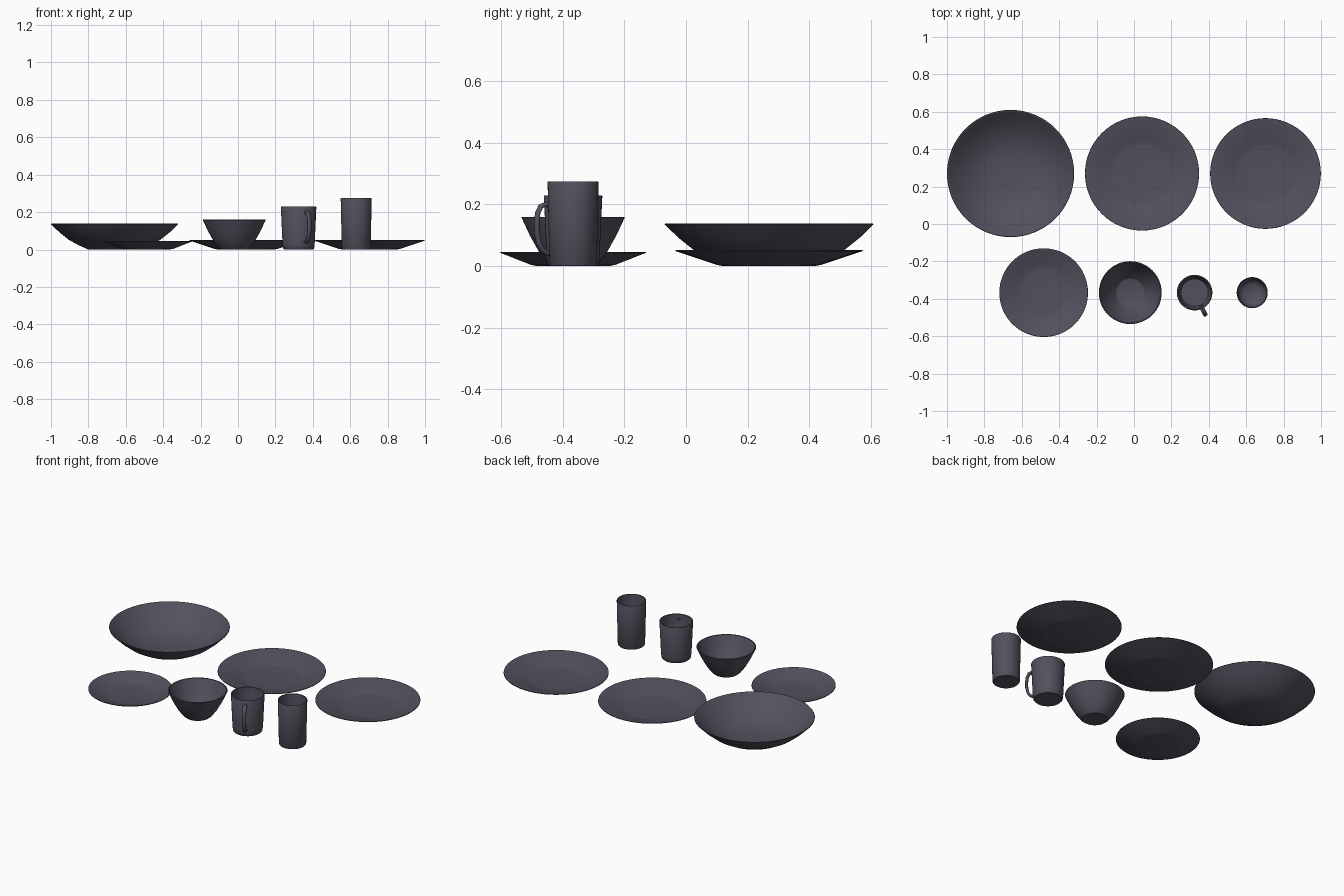
import bpy, bmesh, math
from mathutils import Vector

if "Cube" in bpy.data.objects:
    bpy.data.objects.remove(bpy.data.objects["Cube"])

glaze = bpy.data.materials.new("dark slate glaze")
glaze.diffuse_color = (0.085, 0.082, 0.11, 1)
glaze.use_nodes = True
glaze.node_tree.nodes["Principled BSDF"].inputs["Base Color"].default_value = glaze.diffuse_color


def finish(name, bm, loc, angle):
    bmesh.ops.recalc_face_normals(bm, faces=bm.faces)
    me = bpy.data.meshes.new(name)
    bm.to_mesh(me)
    bm.free()
    me.materials.append(glaze)
    ob = bpy.data.objects.new(name, me)
    ob.location = loc
    bpy.context.collection.objects.link(ob)
    bpy.ops.object.select_all(action='DESELECT')
    ob.select_set(True)
    bpy.context.view_layer.objects.active = ob
    bpy.ops.object.shade_smooth_by_angle(angle=math.radians(angle))
    return ob


def lathe(name, x, y, profile, angle=30, sides=64):
    """Spin a closed (radius, height) profile that starts and ends on the axis."""
    bm = bmesh.new()
    vs = [bm.verts.new((r, 0, z)) for r, z in profile]
    es = [bm.edges.new(p) for p in zip(vs, vs[1:])]
    bmesh.ops.spin(bm, geom=vs + es, cent=(0, 0, 0), axis=(0, 0, 1),
                   angle=math.tau, steps=sides, use_duplicate=False)
    bmesh.ops.remove_doubles(bm, verts=bm.verts, dist=1e-5)
    return finish(name, bm, (x, y, 0), angle)


def plate(name, x, y, r, h, base):
    t = 0.007
    lathe(name, x, y, [(0, 0), (base, 0), (base + 0.02, 0.004), (r, h - 0.003), (r - 0.001, h),
                       (r - 0.006, h), (base + 0.03, t + 0.006), (base + 0.015, t + 0.002),
                       (base, t), (0, t)], 20)


# Plates
plate("dinner_plate", 0.043, 0.27, 0.305, 0.052, 0.150)
plate("lunch_plate", 0.703, 0.27, 0.296, 0.051, 0.145)
plate("side_plate", -0.483, -0.367, 0.237, 0.046, 0.118)

# Serving bowl
lathe("serving_bowl", -0.66, 0.27,
      [(0, 0), (0.14, 0), (0.19, 0.022), (0.245, 0.052), (0.295, 0.092), (0.34, 0.136),
       (0.338, 0.138), (0.333, 0.137), (0.288, 0.094), (0.24, 0.058), (0.185, 0.03),
       (0.135, 0.014), (0.07, 0.008), (0, 0.007)], 24)

# Small bowl
lathe("cereal_bowl", -0.02, -0.367,
      [(0, 0), (0.07, 0), (0.085, 0.012), (0.112, 0.048), (0.141, 0.1), (0.168, 0.158),
       (0.166, 0.16), (0.161, 0.159), (0.134, 0.102), (0.105, 0.052), (0.075, 0.02),
       (0.04, 0.011), (0, 0.009)], 28)

# Mug body
MUG = (0.324, -0.367)
lathe("mug_body", *MUG,
      [(0, 0), (0.077, 0), (0.083, 0.006), (0.086, 0.03), (0.095, 0.227), (0.094, 0.229),
       (0.088, 0.228), (0.08, 0.03), (0.073, 0.014), (0, 0.012)], 40)

# Tumbler
lathe("tumbler", 0.632, -0.367,
      [(0, 0), (0.073, 0), (0.077, 0.006), (0.083, 0.273), (0.082, 0.275), (0.078, 0.274),
       (0.073, 0.05), (0.065, 0.028), (0.045, 0.015), (0, 0.01)], 40)

# Mug handle: a C-shaped bar swept in a radial plane
path = [(0.082, 0.196), (0.100, 0.200), (0.117, 0.194), (0.128, 0.172), (0.132, 0.140),
        (0.131, 0.105), (0.124, 0.073), (0.111, 0.052), (0.097, 0.042), (0.080, 0.040)]
ang = math.radians(-64)
out, side, up = Vector((math.cos(ang), math.sin(ang), 0)), Vector((-math.sin(ang), math.cos(ang), 0)), Vector((0, 0, 1))
bm = bmesh.new()
pts = [out * r + up * z for r, z in path]
rings = []
for i, p in enumerate(pts):
    tangent = (pts[min(i + 1, len(pts) - 1)] - pts[max(i - 1, 0)]).normalized()
    n = tangent.cross(side)
    rings.append([bm.verts.new(p + side * 0.012 * math.cos(a) + n * 0.008 * math.sin(a))
                  for a in (math.tau * k / 16 for k in range(16))])
for a, b in zip(rings, rings[1:]):
    for k in range(16):
        bm.faces.new((a[k], a[(k + 1) % 16], b[(k + 1) % 16], b[k]))
bm.faces.new(rings[0])
bm.faces.new(rings[-1])
finish("mug_handle", bm, (*MUG, 0), 50)
